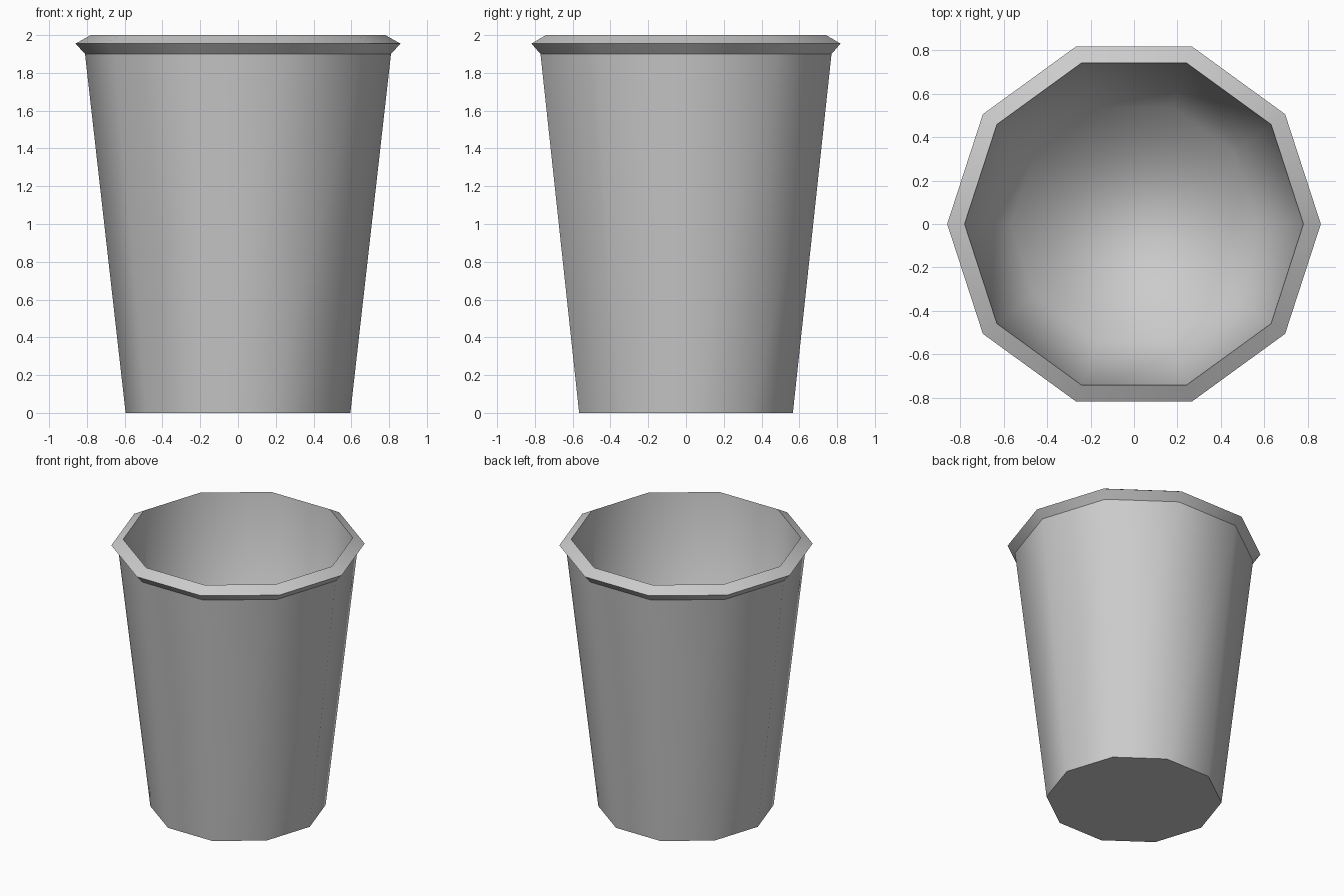
import bpy
import bmesh
from math import cos, sin, tau

if "Cube" in bpy.data.objects:
    bpy.data.objects.remove(bpy.data.objects["Cube"], do_unlink=True)

SIDES = 10

# Cup profile as (radius, height, crisp ring), outer base to inner floor
PROFILE = [
    (0.595, 0.0, True),     # base edge
    (0.81, 1.90, True),     # underside of rim
    (0.86, 1.955, True),    # widest point of rim
    (0.78, 2.0, True),      # mouth
    (0.565, 0.04, False),   # inner floor, blends into the wall
]


def make_material(name, color):
    mat = bpy.data.materials.new(name)
    mat.use_nodes = True
    mat.diffuse_color = color
    mat.node_tree.nodes["Principled BSDF"].inputs["Base Color"].default_value = color
    return mat


def ring(bm, radius, z):
    return [bm.verts.new((radius * cos(tau * i / SIDES), radius * sin(tau * i / SIDES), z))
            for i in range(SIDES)]


# Walls and rim: bridge successive rings
bm = bmesh.new()
rings = [ring(bm, r, z) for r, z, _ in PROFILE]
for low, high in zip(rings, rings[1:]):
    for i in range(SIDES):
        j = (i + 1) % SIDES
        bm.faces.new((low[i], low[j], high[j], high[i]))

# Outer base and inner floor
bm.faces.new(rings[0][::-1])
bm.faces.new(rings[-1])

for face in bm.faces:
    face.smooth = True
for verts, (_, _, crisp) in zip(rings, PROFILE):
    for i in range(SIDES):
        bm.edges.get((verts[i], verts[(i + 1) % SIDES])).smooth = not crisp

mesh = bpy.data.meshes.new("cup")
bm.to_mesh(mesh)
bm.free()
mesh.materials.append(make_material("light grey", (0.6, 0.6, 0.6, 1.0)))
cup = bpy.data.objects.new("cup", mesh)
bpy.context.collection.objects.link(cup)
